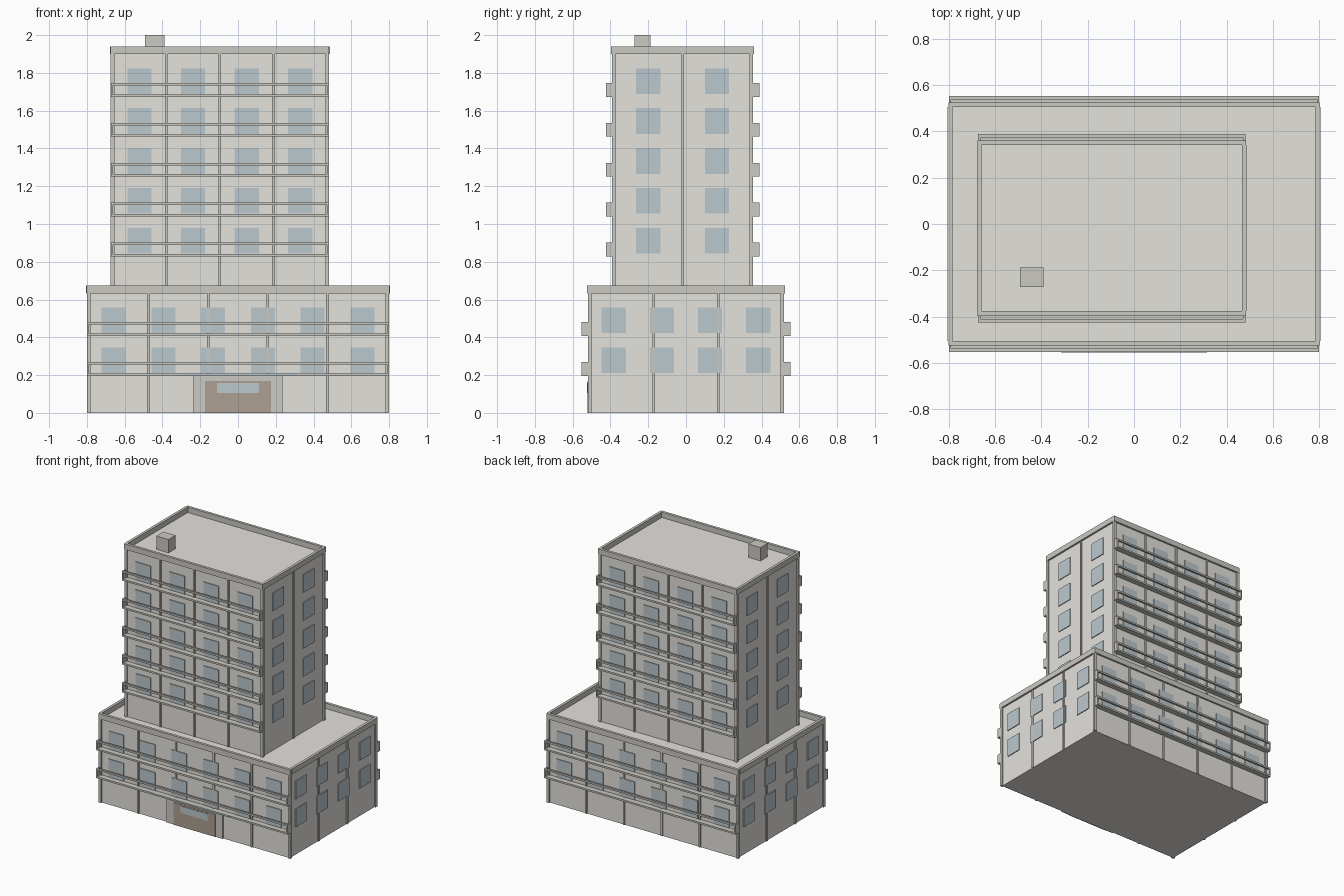
import bpy, bmesh
from mathutils import Matrix, Vector

if "Cube" in bpy.data.objects:
    bpy.data.objects.remove(bpy.data.objects["Cube"])

FLOOR = 0.211


def material(name, rgb):
    m = bpy.data.materials.new(name)
    m.diffuse_color = (*rgb, 1)
    m.use_nodes = True
    m.node_tree.nodes["Principled BSDF"].inputs["Base Color"].default_value = m.diffuse_color
    return m


WALL = material("plaster", (0.78, 0.76, 0.72))
TRIM = material("trim", (0.60, 0.59, 0.55))
GLASS = material("glass", (0.50, 0.58, 0.62))
WOOD = material("wood", (0.42, 0.35, 0.29))


def boxes(name, specs, mat):
    """One object made of boxes given as (x0, x1, y0, y1, z0, z1)."""
    bm = bmesh.new()
    for x0, x1, y0, y1, z0, z1 in specs:
        mid = Vector((x0 + x1, y0 + y1, z0 + z1)) / 2
        size = (x1 - x0, y1 - y0, z1 - z0)
        bmesh.ops.create_cube(bm, size=1, matrix=Matrix.Translation(mid) @ Matrix.Diagonal((*size, 1)))
    me = bpy.data.meshes.new(name)
    bm.to_mesh(me)
    bm.free()
    me.materials.append(mat)
    ob = bpy.data.objects.new(name, me)
    bpy.context.collection.objects.link(ob)
    return ob


def bay_centres(a, b, n):
    return [a + (b - a) * (i + 0.5) / n for i in range(n)]


def bay_lines(a, b, n):
    return [a + (b - a) * i / n for i in range(1, n)]


def block(name, x0, x1, y0, y1, z0, floors, front_win, side_win, front_bays, side_bays):
    top = z0 + floors * FLOOR
    boxes(name + "_walls", [(x0, x1, y0, y1, z0, top)], WALL)

    # Corner posts and intermediate pilasters
    r, w, p = 0.010, 0.007, 0.008
    posts = [(x - r, x + r, y - r, y + r, z0, top) for x in (x0, x1) for y in (y0, y1)]
    posts += [(x - w, x + w, y - p, y + p, z0, top) for x in bay_lines(x0, x1, front_bays) for y in (y0, y1)]
    posts += [(x - p, x + p, y - w, y + w, z0, top) for y in bay_lines(y0, y1, side_bays) for x in (x0, x1)]
    boxes(name + "_pilasters", posts, TRIM)

    # Roof parapet
    o, i, pt = 0.014, 0.006, top + 0.041
    boxes(name + "_parapet", [
        (x0 - o + .003, x1 + o - .003, y0 - o, y0 + i, top, pt),
        (x0 - o + .003, x1 + o - .003, y1 - i, y1 + o, top, pt),
        (x0 - o, x0 + i, y0 + i, y1 - i, top, pt),
        (x1 - i, x1 + o, y0 + i, y1 - i, top, pt)], TRIM)

    # Windows on all four sides, with balconies on front and back
    wins, rails = [], []
    hw, h, t = 0.064, 0.136, 0.006
    for k in range(1, floors):
        z = z0 + k * FLOOR
        for x in bay_centres(x0, x1, front_win):
            wins += [(x - hw, x + hw, y - t, y + t, z, z + h) for y in (y0, y1)]
        for y in bay_centres(y0, y1, side_win):
            wins += [(x - t, x + t, y - hw, y + hw, z, z + h) for x in (x0, x1)]
        for y, s in ((y0, -1), (y1, 1)):
            def span(a, b):
                return sorted((y + s * a, y + s * b))
            a, b = x0 - 0.009, x1 + 0.009
            zb, zt = z - 0.015, z + 0.058
            rails.append((a, b, *span(0, 0.042), zb, zb + 0.013))
            rails.append((a, b, *span(0.028, 0.042), zt - 0.013, zt))
            for e in (a, b - 0.010):
                rails.append((e, e + 0.010, *span(0, 0.042), zb + 0.013, zt - 0.013))
                rails.append((e, e + 0.010, *span(0, 0.028), zt - 0.013, zt))
    boxes(name + "_windows", wins, GLASS)
    boxes(name + "_balconies", rails, TRIM)


block("podium", -0.79, 0.79, -0.51, 0.51, 0, 3, 6, 4, 5, 3)
block("tower", -0.664, 0.472, -0.382, 0.346, 3 * FLOOR, 6, 4, 2, 4, 2)

# Rooftop unit
boxes("roof_unit", [(-0.492, -0.39, -0.272, -0.187, 1.899, 2.0)], TRIM)

# Main entrance
boxes("entrance_surround", [(-0.235, 0.235, -0.519, -0.505, 0, 0.196)], TRIM)
boxes("entrance_door", [(-0.175, 0.175, -0.522, -0.510, 0, 0.170)], WOOD)
boxes("door_window", [(-0.112, 0.112, -0.525, -0.515, 0.106, 0.158)], GLASS)
boxes("entrance_canopy", [(-0.314, 0.314, -0.554, -0.505, 0.197, 0.208)], GLASS)
